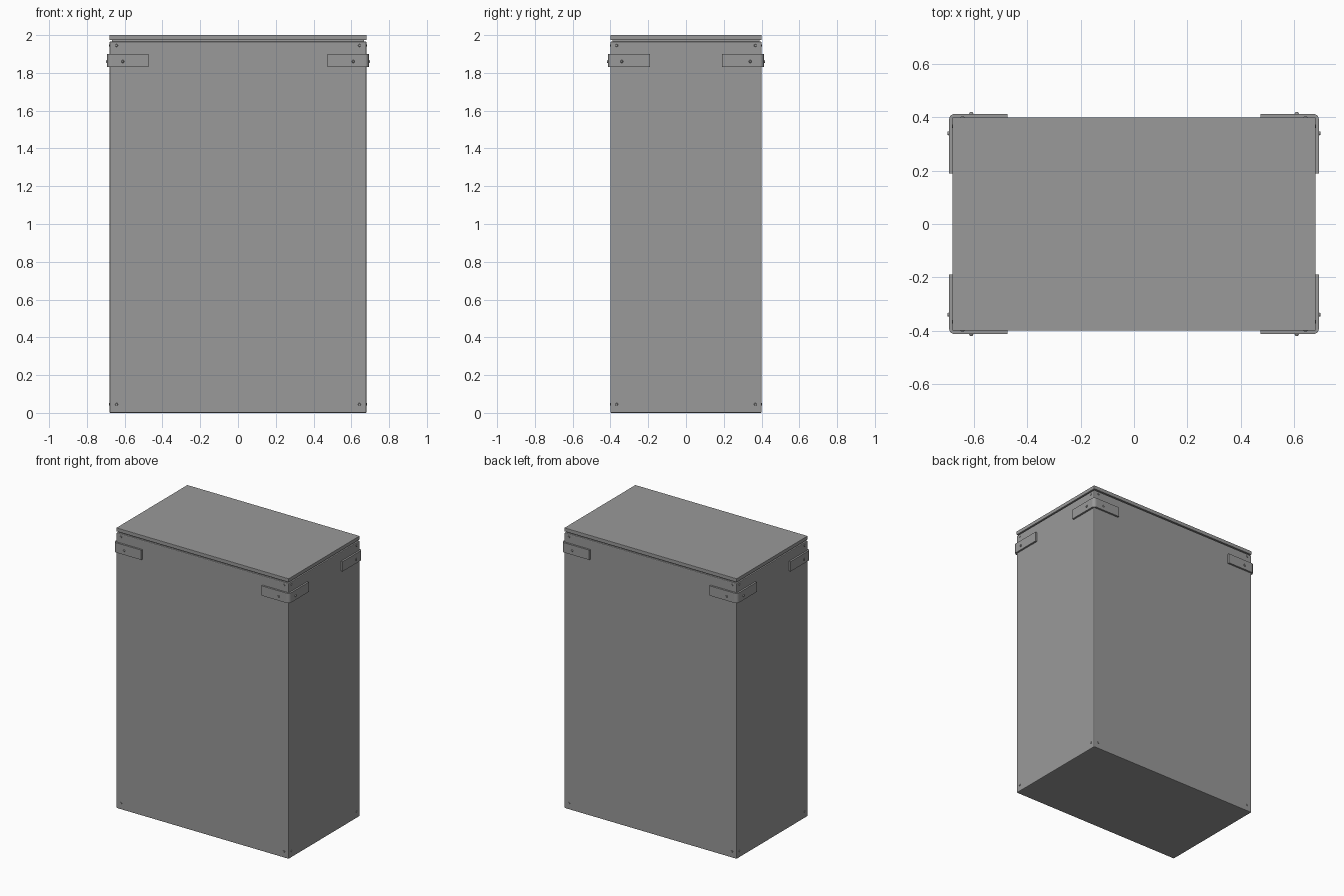
import bpy, bmesh, math
from mathutils import Matrix, Vector

cube = bpy.data.objects.get("Cube")
if cube:
    bpy.data.objects.remove(cube, do_unlink=True)

mat = bpy.data.materials.new("grey_metal")
mat.use_nodes = True
grey = (0.32, 0.32, 0.32, 1)
mat.diffuse_color = grey
mat.node_tree.nodes["Principled BSDF"].inputs["Base Color"].default_value = grey

HX, HY = 0.68, 0.40      # half width and half depth of the case


def add_object(name, bm):
    bmesh.ops.recalc_face_normals(bm, faces=bm.faces)
    mesh = bpy.data.meshes.new(name)
    bm.to_mesh(mesh)
    bm.free()
    mesh.materials.append(mat)
    ob = bpy.data.objects.new(name, mesh)
    bpy.context.collection.objects.link(ob)
    return ob


def box(name, hx, hy, z0, z1, bevel=0.0):
    bm = bmesh.new()
    bmesh.ops.create_cube(bm, size=1)
    bmesh.ops.scale(bm, vec=(2 * hx, 2 * hy, z1 - z0), verts=bm.verts)
    bmesh.ops.translate(bm, vec=(0, 0, (z0 + z1) / 2), verts=bm.verts)
    if bevel:
        bmesh.ops.bevel(bm, geom=bm.edges[:], offset=bevel, segments=2,
                        profile=0.5, affect='EDGES')
    return add_object(name, bm)


# Case, lid and the recessed seam between them
box("case", HX, HY, 0, 1.966, 0.005)
box("lid_seam", HX - 0.012, HY - 0.012, 1.95, 1.985)
box("lid", HX, HY, 1.974, 2.0, 0.002)


# L-shaped strap wrapped round a corner, with a rounded outer bend
def bracket(name, sx, sy):
    t, r, leg_x, leg_y = 0.013, 0.022, 0.475, 0.19
    ox, oy = HX + t, HY + t
    bend = [(ox - r + r * math.cos(a), oy - r + r * math.sin(a))
            for a in (i * math.pi / 10 for i in range(6))]
    inner = [(leg_x, HY), (HX, HY), (HX, leg_y)]
    outline = [(ox, leg_y)] + bend + [(leg_x, oy)] + inner
    bm = bmesh.new()
    face = bm.faces.new([bm.verts.new((sx * x, sy * y, 1.83)) for x, y in outline])
    out = bmesh.ops.extrude_face_region(bm, geom=[face])
    top = [v for v in out["geom"] if isinstance(v, bmesh.types.BMVert)]
    bmesh.ops.translate(bm, vec=(0, 0, 0.07), verts=top)
    add_object(name, bm)


# Small low-domed rivet facing along a wall normal
def rivet(bm, loc, normal, radius, height):
    turn = Vector(normal).to_track_quat('Z', 'Y').to_matrix().to_4x4()
    bmesh.ops.create_cone(bm, cap_ends=True, segments=12, radius1=radius,
                          radius2=radius * 0.6, depth=height,
                          matrix=Matrix.Translation(loc) @ turn)


strap_rivets, case_rivets = bmesh.new(), bmesh.new()
for sx, side in ((1, "left"), (-1, "right")):
    for sy, end in ((1, "back"), (-1, "front")):
        bracket(f"{end}_{side}_bracket", sx, sy)
        rivet(strap_rivets, (sx * 0.61, sy * (HY + 0.015), 1.86), (0, sy, 0), 0.009, 0.008)
        rivet(strap_rivets, (sx * (HX + 0.015), sy * 0.34, 1.86), (sx, 0, 0), 0.009, 0.008)
        for z in (0.045, 1.945):
            rivet(case_rivets, (sx * 0.643, sy * HY, z), (0, sy, 0), 0.009, 0.006)
            rivet(case_rivets, (sx * HX, sy * 0.367, z), (sx, 0, 0), 0.009, 0.006)
add_object("bracket_rivets", strap_rivets)
add_object("case_rivets", case_rivets)
